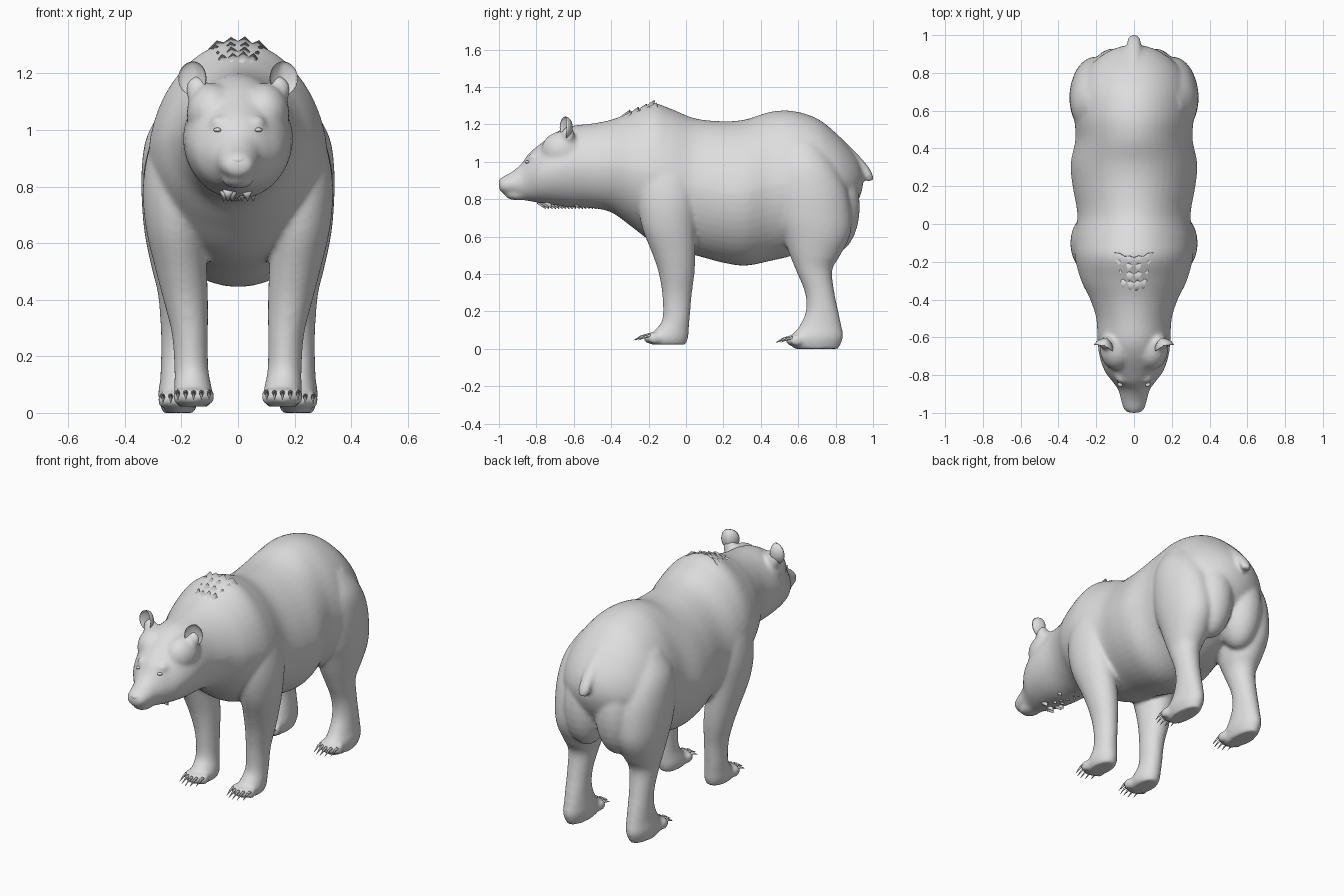
import bpy, bmesh, math, random
from mathutils import Vector, Matrix

random.seed(4)
default = bpy.data.objects.get("Cube")
if default:
    bpy.data.objects.remove(default, do_unlink=True)

fur = bpy.data.materials.new("plain_grey")
fur.use_nodes = True
grey = (0.73, 0.73, 0.73, 1)
fur.diffuse_color = grey
fur.node_tree.nodes["Principled BSDF"].inputs["Base Color"].default_value = grey
SIDES = (1, -1)


def finish(name, bm):
    """Turn a bmesh into a named, smooth-shaded object."""
    bmesh.ops.recalc_face_normals(bm, faces=bm.faces)
    mesh = bpy.data.meshes.new(name)
    bm.to_mesh(mesh)
    bm.free()
    mesh.materials.append(fur)
    for poly in mesh.polygons:
        poly.use_smooth = True
    obj = bpy.data.objects.new(name, mesh)
    bpy.context.collection.objects.link(obj)
    return obj


def spline(rows, steps=6):
    """Catmull-Rom interpolation between cross-section rows."""
    rows = [Vector(r) for r in rows]
    out = []
    for i in range(len(rows) - 1):
        a, b, c, d = rows[max(i - 1, 0)], rows[i], rows[i + 1], rows[min(i + 2, len(rows) - 1)]
        for k in range(steps):
            t = k / steps
            out.append(b + (c - a) * (t / 2) + (a * 2 - b * 5 + c * 4 - d) * (t * t / 2)
                       + (b * 3 - a - c * 3 + d) * (t ** 3 / 2))
    return out + [rows[-1]]


def loft(bm, rows, place, peak=0.0, sides=48):
    """Skin oval rings; each row is station, low, high, x centre, half width."""
    rings = []
    for t, low, high, cx, half in spline(rows):
        ring = []
        for i in range(sides):
            a = math.tau * i / sides
            across = cx + half * math.cos(a) * (1 - peak * max(0, math.sin(a)))
            along = (low + high) / 2 + (high - low) / 2 * math.sin(a)
            ring.append(bm.verts.new(place(t, along, across)))
        rings.append(ring)
    for r, q in zip(rings, rings[1:]):
        for i in range(sides):
            j = (i + 1) % sides
            bm.faces.new((r[i], r[j], q[j], q[i]))
    bm.faces.new(rings[0])
    bm.faces.new(rings[-1])


def ball(bm, centre, size, turn=0.0):
    matrix = Matrix.Translation(centre) @ Matrix.Rotation(turn, 4, 'Z') @ Matrix.Diagonal((*size, 1))
    return bmesh.ops.create_uvsphere(bm, u_segments=24, v_segments=14, radius=1, matrix=matrix)["verts"]


def spike(bm, base, tip, radius):
    base, tip = Vector(base), Vector(tip)
    way = tip - base
    matrix = Matrix.Translation((base + tip) / 2) @ way.to_track_quat('Z', 'Y').to_matrix().to_4x4()
    bmesh.ops.create_cone(bm, cap_ends=True, segments=8, radius1=radius, radius2=0.001,
                          depth=way.length, matrix=matrix)


# Trunk and head: y, bottom z, top z, centre x, half width
trunk = [
    (-1.0, .85, .905, 0, .03), (-.98, .832, .92, 0, .055), (-.93, .82, .948, 0, .07),
    (-.88, .8, .99, 0, .083), (-.84, .79, 1.045, 0, .11), (-.78, .78, 1.095, 0, .155),
    (-.7, .768, 1.155, 0, .183), (-.62, .758, 1.19, 0, .193), (-.5, .752, 1.205, 0, .2),
    (-.4, .73, 1.225, 0, .232), (-.3, .66, 1.262, 0, .28), (-.18, .57, 1.312, 0, .312),
    (-.08, .53, 1.283, 0, .315), (.05, .5, 1.232, 0, .3), (.2, .46, 1.217, 0, .325),
    (.32, .445, 1.227, 0, .335), (.45, .47, 1.267, 0, .31), (.57, .5, 1.272, 0, .315),
    (.7, .56, 1.232, 0, .3), (.8, .63, 1.155, 0, .26), (.87, .71, 1.08, 0, .2),
    (.92, .79, 1.01, 0, .125), (.945, .86, .95, 0, .05)]
# Legs: z, front y, back y, centre x, half width
front_leg = [
    (1.08, -.2, .0, .18, .07), (.95, -.25, .04, .21, .1), (.8, -.26, .055, .226, .11),
    (.65, -.235, .05, .222, .103), (.5, -.177, .05, .2, .09), (.4, -.145, .045, .185, .079),
    (.28, -.126, .03, .17, .064), (.16, -.126, .02, .165, .06), (.1, -.165, .015, .16, .065),
    (.06, -.2, .012, .157, .069), (.022, -.185, 0, .157, .056)]
hind_leg = [
    (1.1, .52, .72, .16, .09), (.98, .48, .8, .195, .126), (.85, .465, .86, .203, .138),
    (.7, .485, .885, .203, .134), (.6, .52, .875, .202, .122), (.5, .555, .825, .2, .102),
    (.42, .588, .782, .203, .08), (.3, .636, .794, .207, .066), (.2, .64, .815, .208, .064),
    (.12, .605, .832, .208, .067), (.06, .56, .84, .21, .072), (0, .575, .815, .21, .056)]
paws = [(.157, -.195, .058), (.21, .565, .046)]  # toe line: x, y, z
tail = [(1.13, .77, .83, 0, .02), (1.06, .84, .9, 0, .034), (1.0, .895, .955, 0, .036),
        (.955, .93, .988, 0, .036), (.92, .95, 1.002, 0, .034), (.896, .962, 1.0, 0, .022)]


def toes():
    """Side, x, y and z of every toe on all four paws."""
    for side in SIDES:
        for px, py, pz in paws:
            for k in (-1, -.5, 0, .5, 1):
                yield side, side * (px + k * .055), py + .025 * k * k, pz


bm = bmesh.new()
loft(bm, trunk, lambda t, along, across: (across, t, along), peak=.1)
loft(bm, tail, lambda t, along, across: (across, along, t))
ball(bm, (0, -.895, .823), (.056, .075, .03))  # lower jaw
for side in SIDES:
    for leg in (front_leg, hind_leg):
        loft(bm, leg, lambda t, along, across: (side * across, along, t))
    ball(bm, (side * .105, .79, .76), (.125, .14, .25))   # buttock
    ball(bm, (side * .09, -.655, 1.06), (.092, .12, .105))  # crown of the skull
    ball(bm, (side * .145, -.63, 1.14), (.04, .035, .05))  # root of the ear
    ball(bm, (side * .065, -.81, 1.025), (.035, .035, .025))  # brow
for side, x, y, z in toes():
    ball(bm, (x, y, z), (.019, .036, .03))
body = finish("body", bm)
remesh = body.modifiers.new("blend", 'REMESH')
remesh.mode = 'VOXEL'
remesh.voxel_size = 0.011
remesh.use_smooth_shade = True
relax = body.modifiers.new("relax", 'SMOOTH')
relax.factor = 0.5
relax.iterations = 9

# Nose
bm = bmesh.new()
ball(bm, (0, -.972, .893), (.038, .028, .022))
for side in SIDES:
    ball(bm, (side * .024, -.976, .88), (.015, .018, .016))
finish("nose", bm)

# Ears are cupped balls, eyes sit under the brows
for side, label in zip(SIDES, ("left", "right")):
    bm = bmesh.new()
    for v in ball(bm, (0, 0, 0), (.052, .042, .06)):
        if v.co.y < 0:
            v.co.y *= -0.4
        v.co.y -= .25 * abs(v.co.x)
    bmesh.ops.transform(bm, verts=bm.verts, matrix=Matrix.Translation((side * .158, -.645, 1.182))
                        @ Matrix.Rotation(side * .35, 4, 'Z'))
    finish(label + "_ear", bm)
    bm = bmesh.new()
    ball(bm, (side * .073, -.85, 1.0), (.014, .012, .008), side * .5)
    finish(label + "_eye", bm)

# Claws, each a thick root with a bent tip
bm = bmesh.new()
for side, x, y, z in toes():
    spike(bm, (x, y - .02, z + .012), (x, y - .06, z + .006), .01)
    spike(bm, (x, y - .04, z + .01), (x, y - .085, z - .012), .007)
finish("claws", bm)

# Shoulder mane: jagged bands wrapped over the hump
bm = bmesh.new()
count = 10
for y, top, wide in ((-.33, 1.252, .09), (-.285, 1.268, .115), (-.24, 1.288, .13), (-.2, 1.305, .12)):
    strip = []
    for i in range(count + 1):
        x = wide * (2 * i / count - 1)
        z = top - .385 * (1 - math.sqrt(1 - (x / .3) ** 2))
        back = y + 3 * x * x
        lift = (.024 if i % 2 == 0 else .006) + random.uniform(-.004, .004)
        if i in (0, count):
            lift = -.012
        strip.append((bm.verts.new((x, back - .05, z - .03)),
                      bm.verts.new((x * 1.04, back + .015 + lift / 2, z + lift))))
    for (a, b), (c, d) in zip(strip, strip[1:]):
        bm.faces.new((a, c, d, b))
mane = finish("shoulder_mane", bm)
mane.modifiers.new("thickness", 'SOLIDIFY').thickness = 0.006

# Ragged throat fur
bm = bmesh.new()
for i in range(26):
    y = -.78 + i * .018
    x = random.uniform(-.05, .05)
    z = .79 if y < -.42 else .79 - (y + .42) * .6
    spike(bm, (x, y, z), (x * 1.1, y + .03, z - .042), .022)
finish("throat_fur", bm)
